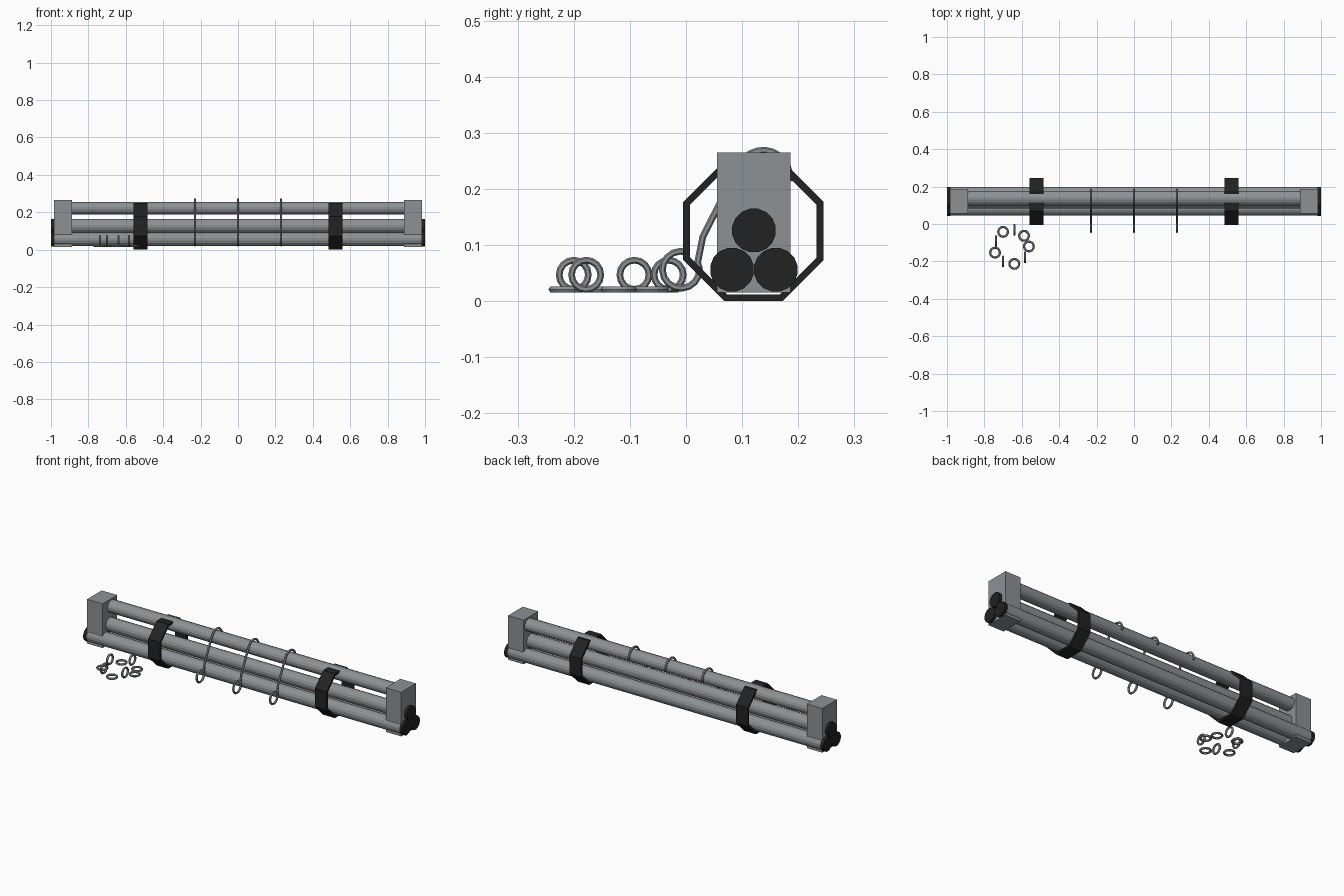
import bpy, bmesh, math
from mathutils import Matrix, Vector

if "Cube" in bpy.data.objects:
    bpy.data.objects.remove(bpy.data.objects["Cube"])


def material(name, rgb):
    m = bpy.data.materials.new(name)
    m.diffuse_color = (*rgb, 1)
    m.use_nodes = True
    m.node_tree.nodes["Principled BSDF"].inputs["Base Color"].default_value = m.diffuse_color
    return m


GREY = material("metal grey", (0.27, 0.285, 0.295))
BLACK = material("rubber black", (0.016, 0.016, 0.016))


def finish(bm, name, mat):
    bmesh.ops.recalc_face_normals(bm, faces=bm.faces[:])
    me = bpy.data.meshes.new(name)
    bm.to_mesh(me)
    bm.free()
    ob = bpy.data.objects.new(name, me)
    bpy.context.collection.objects.link(ob)
    me.materials.append(mat)
    return ob


def rod(name, x0, x1, y, z, ry, rz, mat, sides=16):
    """Cylinder lying along x."""
    bm = bmesh.new()
    bmesh.ops.create_cone(bm, cap_ends=True, segments=sides, radius1=1, radius2=1, depth=1)
    bm.transform(Matrix.Translation(((x0 + x1) / 2, y, z))
                 @ Matrix.Diagonal((x1 - x0, ry, rz, 1))
                 @ Matrix.Rotation(math.pi / 2, 4, 'Y')
                 @ Matrix.Rotation(math.pi / sides, 4, 'Z'))
    return finish(bm, name, mat)


def box(name, lo, hi, mat):
    lo, hi = Vector(lo), Vector(hi)
    bm = bmesh.new()
    bmesh.ops.create_cube(bm, size=1)
    bm.transform(Matrix.Translation((lo + hi) / 2) @ Matrix.Diagonal((*(hi - lo), 1)))
    return finish(bm, name, mat)


def wire(name, points, radius, mat, closed=False, sides=6):
    """Round wire swept along a path in the yz plane, as x = 0 mesh."""
    bm = bmesh.new()
    n = len(points)
    pts = [Vector((0, *p)) for p in points]
    rings = []
    for i, p in enumerate(pts):
        a = pts[(i - 1) % n] if closed or i > 0 else p
        b = pts[(i + 1) % n] if closed or i < n - 1 else p
        side = (b - a).normalized().cross(Vector((1, 0, 0)))
        rings.append([bm.verts.new(p + radius * (math.cos(t) * side + Vector((math.sin(t), 0, 0))))
                      for t in (2 * math.pi * k / sides for k in range(sides))])
    for i in range(n if closed else n - 1):
        r, s = rings[i], rings[(i + 1) % n]
        for k in range(sides):
            bm.faces.new((r[k], r[(k + 1) % sides], s[(k + 1) % sides], s[k]))
    if not closed:
        bm.faces.new(rings[0])
        bm.faces.new(rings[-1])
    return finish(bm, name, mat)


def arc(cy, cz, r, a0, a1, steps):
    return [(cy + r * math.cos(math.radians(a0 + (a1 - a0) * i / steps)),
             cz + r * math.sin(math.radians(a0 + (a1 - a0) * i / steps)))
            for i in range(steps + 1)]


# Three stacked lower tubes with black end caps
for label, y, z in (("front", 0.082, 0.056), ("back", 0.16, 0.056), ("middle", 0.121, 0.126)):
    rod(label + "_tube", -0.98, 0.98, y, z, 0.038, 0.038, GREY)
    for side, s in (("left", -1), ("right", 1)):
        x = sorted((s * 0.98, s * 1.0))
        rod(f"{label}_cap_{side}", x[0], x[1], y, z, 0.0395, 0.0395, BLACK)

# Upper rail held between the end blocks
rod("upper_rail", -0.9, 0.9, 0.1375, 0.222, 0.039, 0.035, GREY)
for side, s in (("left", -1), ("right", 1)):
    x = sorted((s * 0.887, s * 0.984))
    box("end_block_" + side, (x[0], 0.055, 0.015), (x[1], 0.186, 0.265), GREY)

# Octagonal straps around the bundle
for side, cx in (("left", -0.522), ("right", 0.522)):
    bm = bmesh.new()
    loops = []
    for apothem in (0.125, 0.113):
        r = apothem / math.cos(math.pi / 8)
        for x in (cx - 0.037, cx + 0.037):
            loops.append([bm.verts.new((x, 0.12 + r * math.cos(a), 0.125 + r * math.sin(a)))
                          for a in (math.pi / 8 + k * math.pi / 4 for k in range(8))])
    o0, o1, i0, i1 = loops
    for a, b in ((o0, o1), (o1, i1), (i1, i0), (i0, o0)):
        for k in range(8):
            j = (k + 1) % 8
            bm.faces.new((a[k], a[j], b[j], b[k]))
    finish(bm, "strap_" + side, BLACK)

# Hooks hung over the rail, each ending in an eye at the front
hook = (arc(0.1375, 0.222, 0.047, -10, 150, 10) + [(0.052, 0.158), (0.03, 0.115)]
        + arc(-0.009, 0.056, 0.033, 25, -290, 14))
for i, x in enumerate((-0.23, 0, 0.23)):
    wire(f"hook_{i + 1}", hook, 0.006, GREY).location.x = x

# Loose rings on the floor, some flat and some upright
circle = arc(0, 0, 0.026, 0, 337.5, 15)
for i, (x, y) in enumerate(((-0.70, -0.042), (-0.588, -0.063), (-0.562, -0.12),
                            (-0.743, -0.153), (-0.64, -0.213))):
    ob = wire(f"flat_ring_{i + 1}", circle, 0.006, GREY, closed=True)
    ob.rotation_euler.y = math.pi / 2
    ob.location = (x, y, 0.021)
for i, (x, y) in enumerate(((-0.64, -0.031), (-0.738, -0.092), (-0.70, -0.2), (-0.583, -0.178))):
    ob = wire(f"upright_ring_{i + 1}", circle, 0.006, GREY, closed=True)
    ob.location = (x, y, 0.047)
